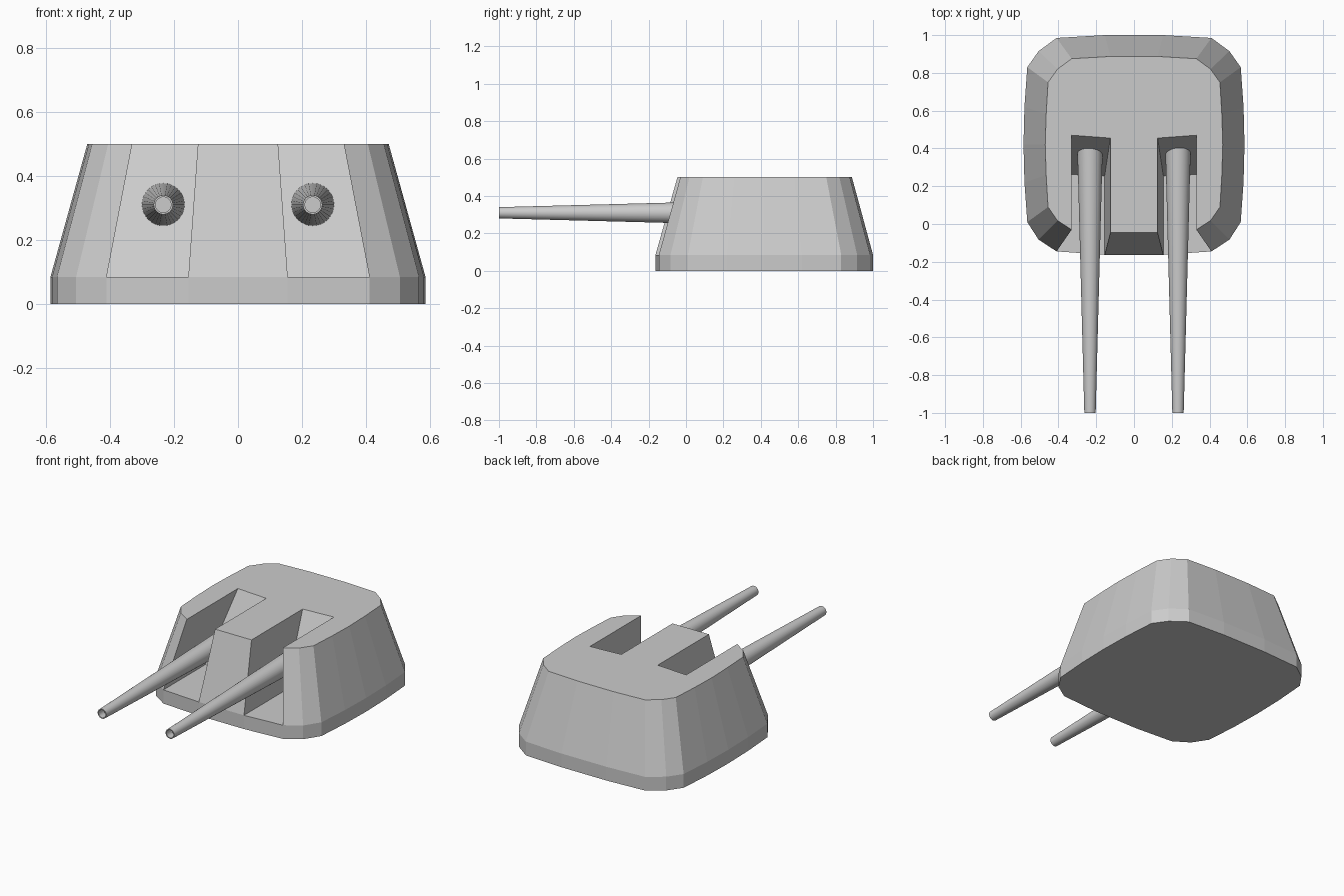
import bpy, bmesh, math

if "Cube" in bpy.data.objects:
    bpy.data.objects.remove(bpy.data.objects["Cube"])

# Right half outlines, running from the front to the back
BASE = [(0.155, -0.163), (0.41, -0.145), (0.505, -0.083), (0.565, 0.01),
        (0.58, 0.22), (0.585, 0.42), (0.58, 0.62), (0.565, 0.83),
        (0.505, 0.915), (0.41, 0.985), (0.155, 1.0)]
TOP = [(0.125, -0.046), (0.33, -0.03), (0.405, 0.018), (0.455, 0.09),
       (0.465, 0.26), (0.47, 0.42), (0.465, 0.58), (0.455, 0.75),
       (0.405, 0.82), (0.33, 0.875), (0.125, 0.887)]
Z_RIM, Z_TOP = 0.085, 0.5


def add_object(name, bm):
    bmesh.ops.recalc_face_normals(bm, faces=bm.faces)
    mesh = bpy.data.meshes.new(name)
    bm.to_mesh(mesh)
    bm.free()
    ob = bpy.data.objects.new(name, mesh)
    bpy.context.collection.objects.link(ob)
    return ob


# Tapered housing with two open gun slots
bm = bmesh.new()


def ring(half, z):
    pts = half + [(-x, y) for x, y in reversed(half)]
    return [bm.verts.new((x, y, z)) for x, y in pts]


low, rim, top = ring(BASE, 0), ring(BASE, Z_RIM), ring(TOP, Z_TOP)
n = len(low)
slot_segments = (0, n - 2)
roof = []
for i in range(n):
    j = (i + 1) % n
    bm.faces.new((low[i], low[j], rim[j], rim[i]))
    roof.append(top[i])
    if i not in slot_segments:
        bm.faces.new((rim[i], rim[j], top[j], top[i]))
        continue
    # Slot: floor, two side walls and a sloping back wall
    back = []
    for k in (i, j):
        outer = abs(rim[k].co.x) > 0.3
        fl = bm.verts.new((rim[k].co.x, 0.265 if outer else 0.255, Z_RIM))
        tp = bm.verts.new((top[k].co.x, 0.47 if outer else 0.455, Z_TOP))
        bm.faces.new((rim[k], fl, tp, top[k]))
        back.append((fl, tp))
        roof.append(tp)
    bm.faces.new((rim[i], rim[j], back[1][0], back[0][0]))
    bm.faces.new((back[0][0], back[1][0], back[1][1], back[0][1]))
bm.faces.new(roof)
bm.faces.new(list(reversed(low)))
add_object("turret_housing", bm)


# Tapered gun barrels with a recessed bore
def barrel(name, x, z=0.31, sides=32):
    bm = bmesh.new()
    profile = [(0.45, 0.0685), (-1.0, 0.03), (-1.0, 0.024), (-0.95, 0.024)]
    rings = [[bm.verts.new((x + r * math.cos(2 * math.pi * s / sides), y,
                            z + r * math.sin(2 * math.pi * s / sides)))
              for s in range(sides)] for y, r in profile]
    for a, b in zip(rings, rings[1:]):
        for s in range(sides):
            t = (s + 1) % sides
            bm.faces.new((a[s], a[t], b[t], b[s]))
    bm.faces.new(rings[0])
    bm.faces.new(rings[-1])
    ob = add_object(name, bm)
    bpy.ops.object.select_all(action='DESELECT')
    ob.select_set(True)
    bpy.context.view_layer.objects.active = ob
    bpy.ops.object.shade_smooth_by_angle(angle=math.radians(30))


barrel("left_barrel", -0.233)
barrel("right_barrel", 0.233)
